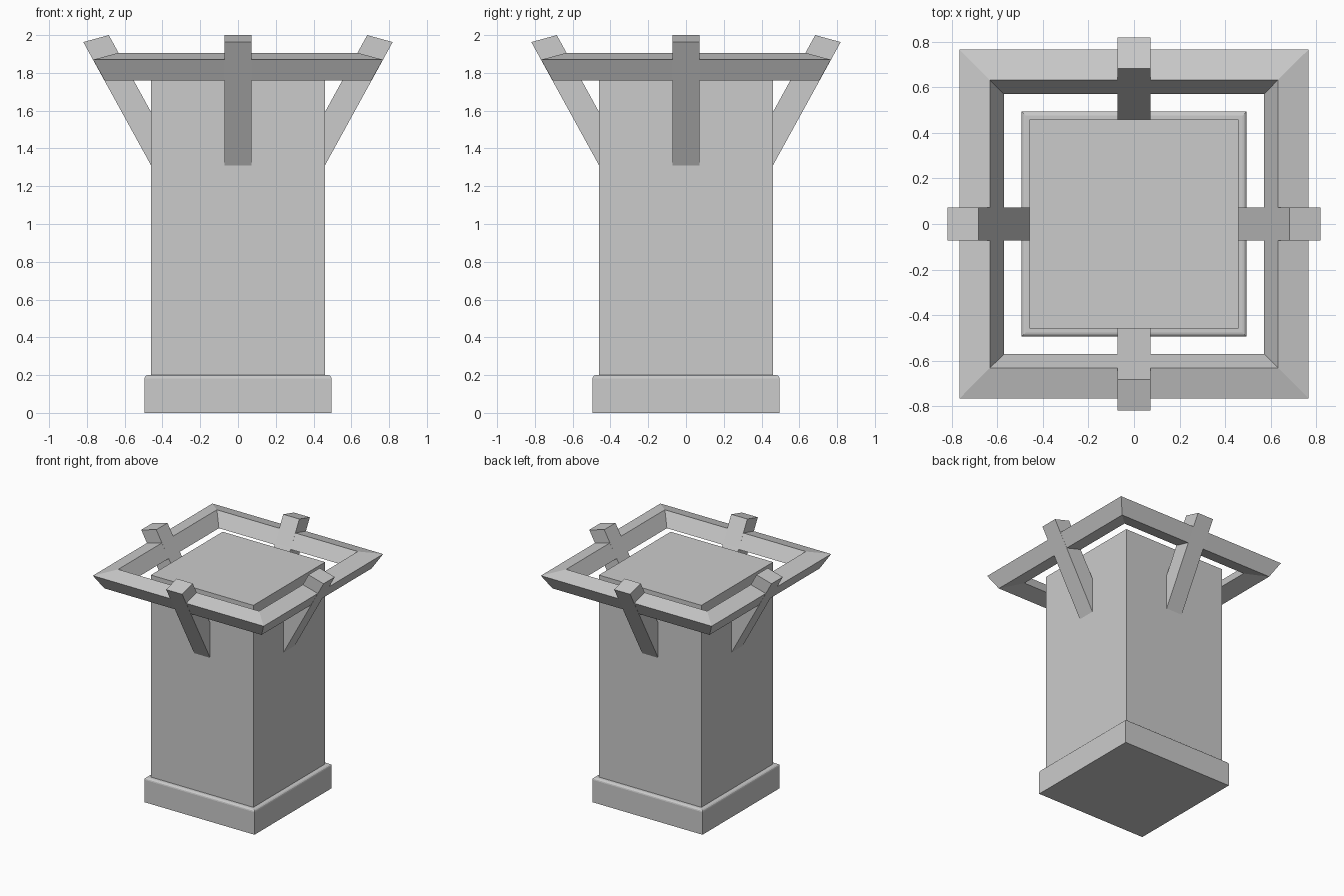
import bpy, bmesh
from math import pi
from mathutils import Matrix

if "Cube" in bpy.data.objects:
    bpy.data.objects.remove(bpy.data.objects["Cube"])


def add_object(name, bm):
    bmesh.ops.recalc_face_normals(bm, faces=bm.faces)
    mesh = bpy.data.meshes.new(name)
    bm.to_mesh(mesh)
    bm.free()
    obj = bpy.data.objects.new(name, mesh)
    bpy.context.collection.objects.link(obj)
    return obj


def block(name, half, z0, z1, round_top=0):
    bm = bmesh.new()
    bmesh.ops.create_cube(bm, size=1)
    for v in bm.verts:
        v.co.x *= 2 * half
        v.co.y *= 2 * half
        v.co.z = z1 if v.co.z > 0 else z0
    if round_top:
        edges = [e for e in bm.edges if all(v.co.z > z1 - 1e-4 for v in e.verts)]
        bmesh.ops.bevel(bm, geom=edges, offset=round_top, segments=3,
                        profile=0.5, affect='EDGES')
    return add_object(name, bm)


def bridge(bm, loops, closed):
    # Skin consecutive cross-sections with quads
    n, count = len(loops[0]), len(loops)
    for i in range(count if closed else count - 1):
        a, b = loops[i], loops[(i + 1) % count]
        for j in range(n):
            k = (j + 1) % n
            bm.faces.new((a[j], a[k], b[k], b[j]))
    if not closed:
        bm.faces.new(loops[0])
        bm.faces.new(loops[-1])


# Plinth with a rounded top edge, and the square pillar
block("plinth", 0.495, 0.0, 0.2, 0.018)
block("pillar", 0.46, 0.19, 1.84)

# Mitred square rail with a slanted cross-section (distance out, height)
rail_profile = [(0.706, 1.76), (0.767, 1.87), (0.633, 1.906), (0.572, 1.796)]
bm = bmesh.new()
corners = [(-1, -1), (1, -1), (1, 1), (-1, 1)]
bridge(bm, [[bm.verts.new((sx * r, sy * r, z)) for r, z in rail_profile]
            for sx, sy in corners], True)
add_object("rail", bm)

# Four slanted braces passing through the rail, one per side
brace_profile = [(0.459, 1.308), (0.819, 1.963), (0.684, 2.0), (0.459, 1.59)]
for i, side in enumerate(("right", "back", "left", "front")):
    bm = bmesh.new()
    bridge(bm, [[bm.verts.new((r, y, z)) for r, z in brace_profile]
                for y in (-0.072, 0.072)], False)
    bm.transform(Matrix.Rotation(i * pi / 2, 4, 'Z'))
    add_object(side + "_brace", bm)
